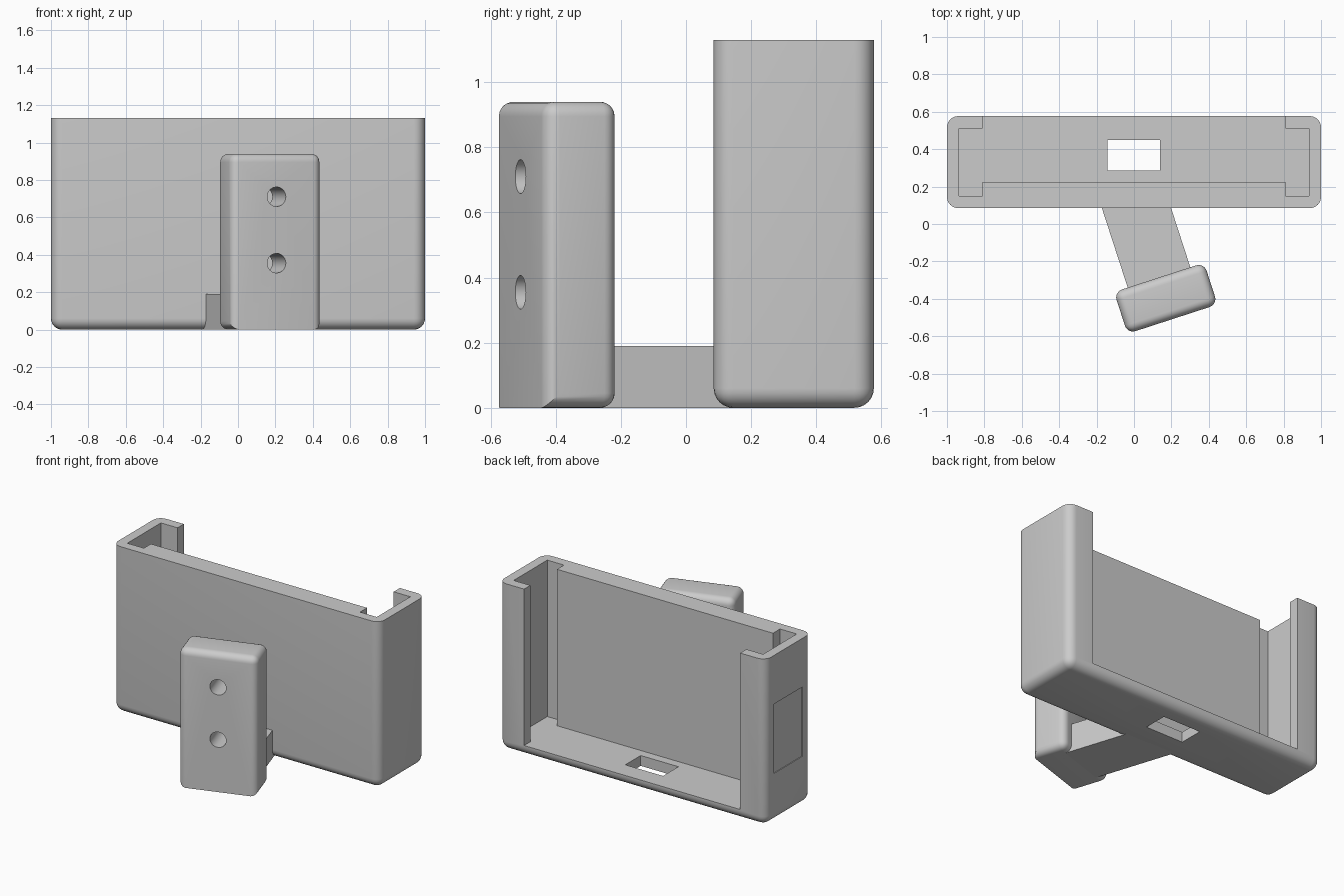
import bpy, bmesh, math
from mathutils import Matrix

if "Cube" in bpy.data.objects:
    bpy.data.objects.remove(bpy.data.objects["Cube"])

TILT = math.radians(18)


def rect(x0, x1, y0, y1):
    return [(x0, y0), (x1, y0), (x1, y1), (x0, y1)]


def prism(name, profile, z0, z1, round_test=None, radius=0.05):
    """Extrude an xy profile; round the edges picked by round_test."""
    bm = bmesh.new()
    face = bm.faces.new([bm.verts.new((x, y, z0)) for x, y in profile])
    top = bmesh.ops.extrude_face_region(bm, geom=[face])["geom"]
    bmesh.ops.translate(bm, vec=(0, 0, z1 - z0),
                        verts=[v for v in top if isinstance(v, bmesh.types.BMVert)])
    bmesh.ops.recalc_face_normals(bm, faces=bm.faces)
    if round_test:
        edges = [e for e in bm.edges if round_test((e.verts[0].co + e.verts[1].co) / 2)]
        bmesh.ops.bevel(bm, geom=edges, offset=radius, offset_type='OFFSET',
                        segments=6, profile=0.5, affect='EDGES')
    mesh = bpy.data.meshes.new(name)
    bm.to_mesh(mesh)
    bm.free()
    obj = bpy.data.objects.new(name, mesh)
    bpy.context.collection.objects.link(obj)
    return obj


def activate(obj):
    bpy.ops.object.select_all(action='DESELECT')
    obj.select_set(True)
    bpy.context.view_layer.objects.active = obj


def cut(obj, cutter):
    cutter.hide_render = True
    mod = obj.modifiers.new("cut", 'BOOLEAN')
    mod.operation, mod.solver, mod.object = 'DIFFERENCE', 'EXACT', cutter
    activate(obj)
    bpy.ops.object.modifier_apply(modifier=mod.name)
    bpy.data.objects.remove(cutter)


# Holder tray: rounded sides and bottom, flat open top
H = 1.13
tray = prism("holder_tray", rect(-1, 1, 0.085, 0.577), 0, H, lambda c: c.z < H - 0.01, 0.06)

# Device slot with side channels, open at the back between two lips
half = [(0.81, 0.225), (0.81, 0.15), (0.935, 0.15), (0.935, 0.51), (0.81, 0.51), (0.81, 0.7)]
slot = half + [(-x, y) for x, y in reversed(half)]
cut(tray, prism("slot_cutter", slot, 0.07, 1.4))
# Cable opening in the floor and shallow panel on the left side
cut(tray, prism("cable_cutter", rect(-0.143, 0.14, 0.285, 0.45), -0.1, 0.2))
cut(tray, prism("panel_cutter", rect(-1.1, -0.995, 0.182, 0.485), 0.33, 0.80))

# Angled arm joining tray and mounting block
s, c = math.sin(TILT), math.cos(TILT)
slope = s / c
cx, cy, w = 0.17, -0.397, 0.176


def on_edge(side, y):
    return (cx + side * w / c - (y - cy) * slope, y)


arm = prism("arm", [on_edge(-1, 0.15),
                    (cx - w * c, cy - w * s), (cx + w * c, cy + w * s),
                    on_edge(1, 0.15)], 0, 0.19)

# Mounting block: every edge rounded except the front bottom one
L, W = 0.506, 0.234
block = prism("mounting_block", rect(-L / 2, L / 2, -W / 2, W / 2), 0, 0.94,
              lambda p: not (p.z < 0.01 and p.y < -W / 2 + 0.01), 0.045)
block.data.transform(Matrix.Translation((cx, cy, 0)) @ Matrix.Rotation(TILT, 4, 'Z'))

# Screw holes through the block
for z in (0.355, 0.71):
    bpy.ops.mesh.primitive_cylinder_add(vertices=48, radius=0.052, depth=0.6,
                                        location=(cx, cy, z),
                                        rotation=(math.pi / 2, 0, TILT))
    cut(block, bpy.context.object)

for obj in (tray, arm, block):
    activate(obj)
    bpy.ops.object.shade_smooth_by_angle(angle=math.radians(30))
